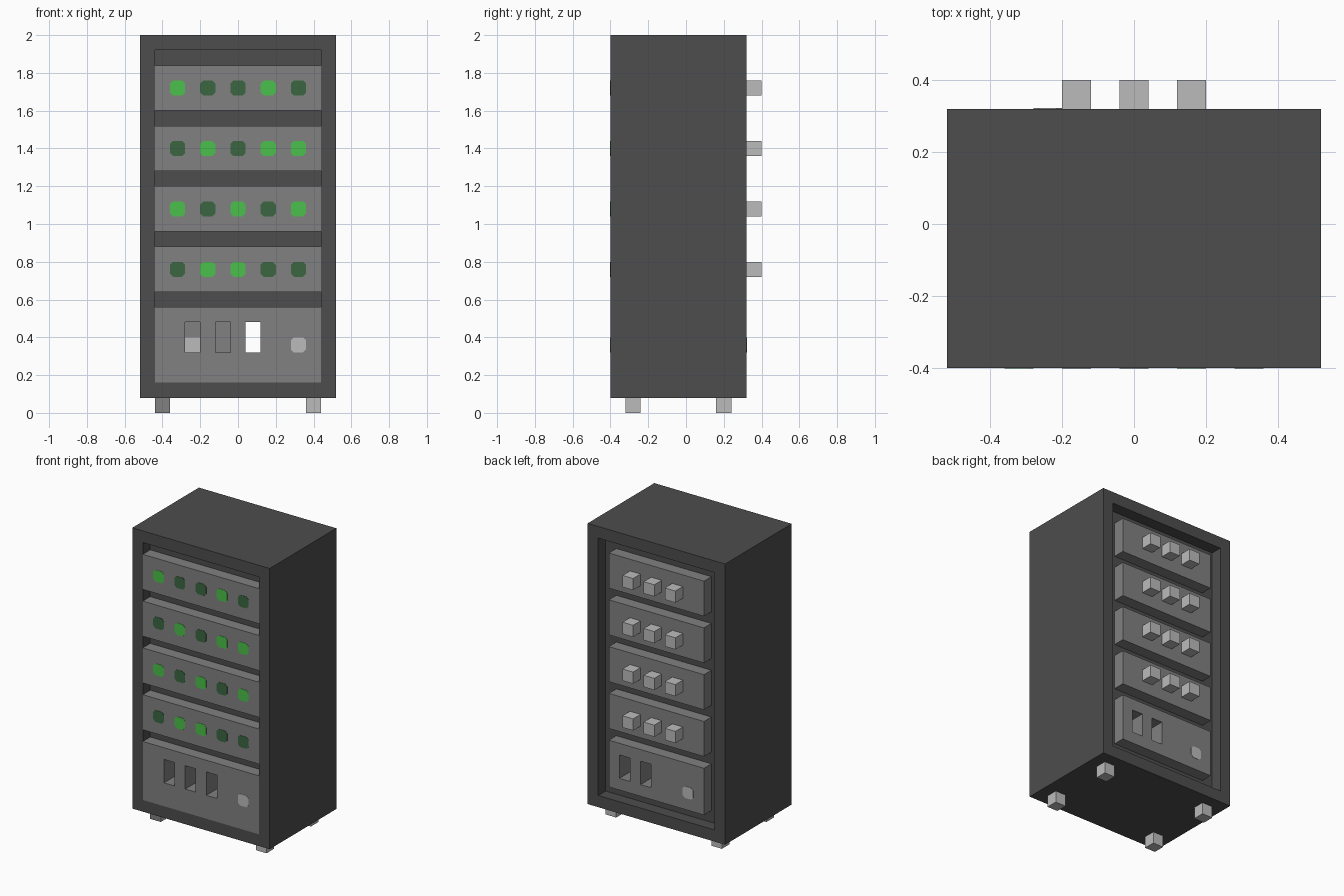
import bpy
import bmesh
from mathutils import Matrix, Vector

cube = bpy.data.objects.get("Cube")
if cube:
    bpy.data.objects.remove(cube, do_unlink=True)


def material(name, r, g, b):
    mat = bpy.data.materials.new(name)
    mat.use_nodes = True
    mat.diffuse_color = (r, g, b, 1)
    mat.node_tree.nodes["Principled BSDF"].inputs["Base Color"].default_value = (r, g, b, 1)
    return mat


DARK = material("dark grey", 0.075, 0.075, 0.075)
MID = material("mid grey", 0.22, 0.22, 0.22)
LIGHT = material("light grey", 0.5, 0.5, 0.5)
LIT = material("bright green", 0.07, 0.53, 0.07)
UNLIT = material("dull green", 0.045, 0.133, 0.052)

U = 0.08  # module size shared by all parts


def boxes(name, mat, *spans):
    """One object from boxes, each given as x, y and z ranges."""
    bm = bmesh.new()
    for span in spans:
        lo, hi = (Vector(c) for c in zip(*span))
        place = Matrix.Translation((lo + hi) / 2) @ Matrix.Diagonal((*(hi - lo), 1))
        bmesh.ops.create_cube(bm, size=1, matrix=place)
    return finish(name, mat, bm)


def finish(name, mat, bm):
    mesh = bpy.data.meshes.new(name)
    bm.to_mesh(mesh)
    bm.free()
    mesh.materials.append(mat)
    obj = bpy.data.objects.new(name, mesh)
    bpy.context.collection.objects.link(obj)
    return obj


def cut(obj, *spans):
    """Subtract boxes from an object and bake the result."""
    cutter = boxes("cutter", obj.data.materials[0], *spans)
    cutter.hide_render = True
    mod = obj.modifiers.new("cut", "BOOLEAN")
    mod.object = cutter
    mod.solver = "EXACT"
    bpy.context.view_layer.objects.active = obj
    bpy.ops.object.modifier_apply(modifier=mod.name)
    bpy.data.objects.remove(cutter, do_unlink=True)


def plate(name, mat, x, y, z):
    """Thin square lamp or button with clipped corners."""
    bm = bmesh.new()
    h, c = U / 2, U / 2 - 0.016
    for dy in (-0.002, 0.002):
        ring = [(h, c), (c, h), (-c, h), (-h, c), (-h, -c), (-c, -h), (c, -h), (h, -c)]
        bm.faces.new([bm.verts.new((x + a, y + dy, z + b)) for a, b in ring])
    bmesh.ops.bridge_loops(bm, edges=bm.edges[:])
    bmesh.ops.recalc_face_normals(bm, faces=bm.faces[:])
    return finish(name, mat, bm)


FRONT, BACK = -0.4, 0.32
WIDE, NARROW = (-0.44, 0.44), (-0.36, 0.36)
SLOT_Z = (0.32, 0.48)

# Cabinet with a shallow recess front and back, and a duct for the power unit
cabinet = boxes("cabinet", DARK, ((-0.52, 0.52), (FRONT, BACK), (U, 2)))
cut(cabinet,
    (WIDE, (FRONT - U, FRONT + U), (0.16, 1.92)),
    (WIDE, (BACK - U, BACK + U), (0.16, 1.92)))
cut(cabinet, ((-0.35, 0.35), (-0.5, 0.5), (0.25, 0.55)))

# Rack units with lamps on the front and sockets on the back
lamp_rows = ["10010", "01011", "10101", "01100"]
for row, pattern in enumerate(lamp_rows):
    z = 1.72 - row * 0.32
    height = (z - 0.12, z + 0.12)
    boxes(f"front_rack_unit_{row + 1}", MID, (WIDE, (FRONT, FRONT + U), height))
    boxes(f"back_rack_unit_{row + 1}", MID, (NARROW, (BACK - U, BACK), height))
    for col, state in enumerate(pattern):
        plate(f"lamp_{row + 1}_{col + 1}", LIT if state == "1" else UNLIT,
              (col - 2) * 2 * U, FRONT, z)
    for col in (-1, 0, 1):
        x = col * 2 * U
        boxes(f"socket_{row + 1}_{col + 2}", LIGHT,
              ((x - U / 2, x + U / 2), (BACK, BACK + U), (z - U / 2, z + U / 2)))

# Power unit with slots; the slot shared by both sides runs right through
bezel = boxes("power_unit_front", MID, (WIDE, (FRONT, FRONT + U), (0.16, 0.56)))
core = boxes("power_unit_core", MID, (NARROW, (FRONT + U, BACK), (0.24, 0.56)))
left_slot, mid_slot, through_slot, back_slot = [
    (x, x + U) for x in (-0.28, -0.12, 0.04, 0.20)]
cut(bezel, *[(s, (-0.5, 0), SLOT_Z) for s in (left_slot, mid_slot, through_slot)])
cut(core,
    (left_slot, (-0.5, 0.31), SLOT_Z),
    (mid_slot, (-0.5, 0.31), SLOT_Z),
    (through_slot, (-0.5, 0.5), SLOT_Z),
    (back_slot, (-0.3, 0.5), SLOT_Z))
boxes("slot_end_plate", LIGHT, (left_slot, (0.306, 0.312), (0.32, 0.40)))

# Power buttons
plate("front_power_button", LIGHT, 0.32, FRONT, 0.36)
plate("back_power_button", LIGHT, -0.24, BACK, 0.36)

# Feet
for side, x in (("right", -0.4), ("left", 0.4)):
    for end, y in (("front", -0.28), ("back", 0.2)):
        foot = boxes(f"{end}_{side}_foot", LIGHT,
                     ((x - U / 2, x + U / 2), (y - U / 2, y + U / 2), (0, U)))
        if (end, side) == ("front", "right"):
            foot.data.materials.append(MID)
            for face in foot.data.polygons:
                face.material_index = int(face.normal.y < -0.5)
